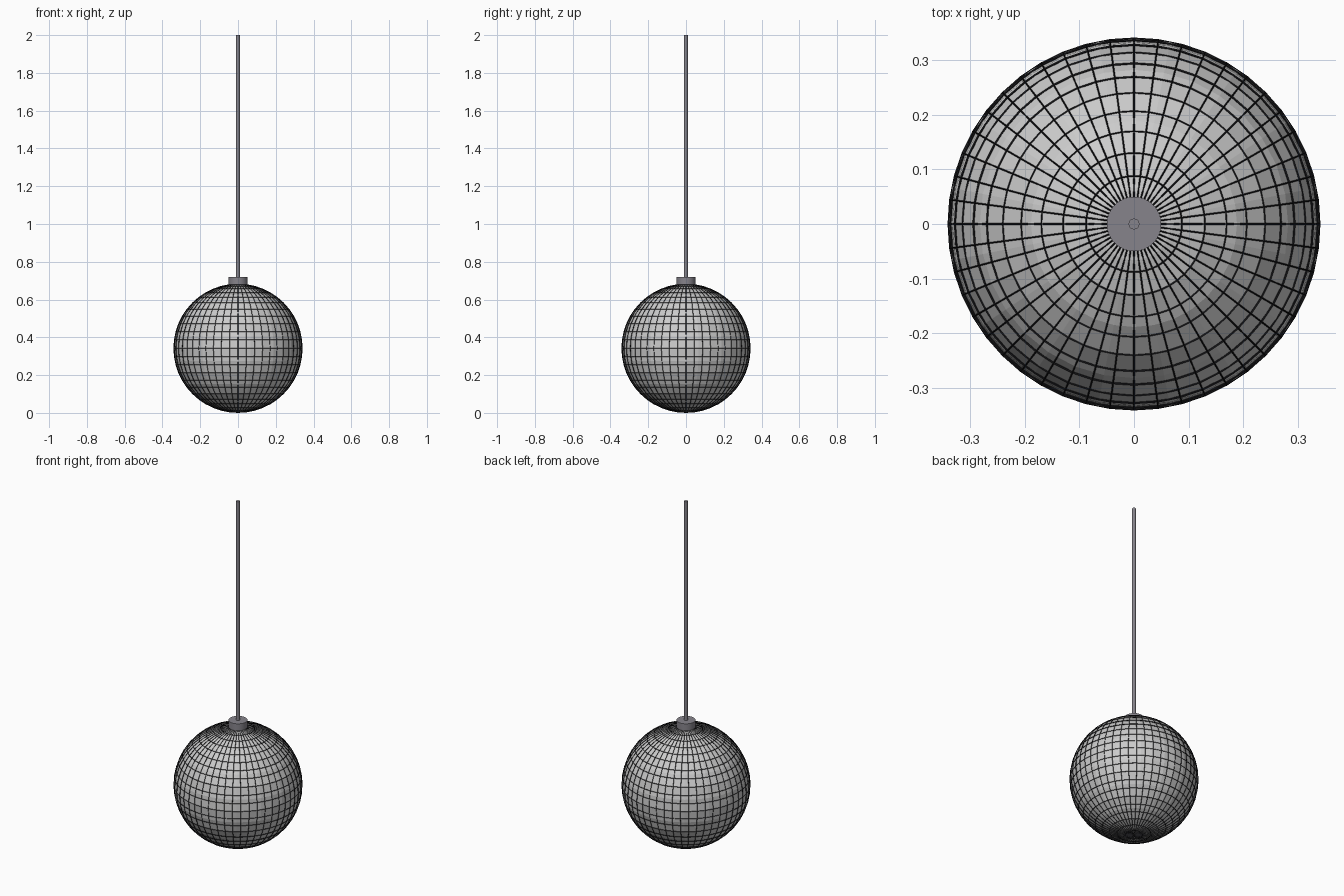
import bpy

if "Cube" in bpy.data.objects:
    bpy.data.objects.remove(bpy.data.objects["Cube"])

RADIUS = 0.34
CENTRE = 0.342


def paint(obj, name, color):
    mat = bpy.data.materials.get(name) or bpy.data.materials.new(name)
    mat.diffuse_color = color
    mat.use_nodes = True
    mat.node_tree.nodes["Principled BSDF"].inputs["Base Color"].default_value = mat.diffuse_color
    obj.data.materials.append(mat)


def sphere(name, segments, rings, radius):
    bpy.ops.mesh.primitive_uv_sphere_add(segments=segments, ring_count=rings,
                                         radius=radius, location=(0, 0, CENTRE))
    bpy.context.object.name = name
    return bpy.context.object


def cylinder(name, radius, z0, z1, sides):
    bpy.ops.mesh.primitive_cylinder_add(vertices=sides, radius=radius, depth=z1 - z0,
                                        location=(0, 0, (z0 + z1) / 2))
    obj = bpy.context.object
    obj.name = name
    bpy.ops.object.shade_smooth_by_angle()
    paint(obj, "dark_metal", (0.24, 0.23, 0.26, 1))
    return obj


# Faceted mirror ball
ball = sphere("mirror_ball", 32, 16, RADIUS)
paint(ball, "mirror", (0.75, 0.76, 0.78, 1))

# Dark grid lines between the mirror tiles
grid = sphere("tile_grid", 48, 24, RADIUS)
wire = grid.modifiers.new("lines", "WIREFRAME")
wire.thickness = 0.004
wire.use_even_offset = False
paint(grid, "grout", (0.01, 0.01, 0.012, 1))

# Hanging cap and rod
cylinder("hanging_cap", 0.05, 0.68, 0.72, 32)
cylinder("hanging_rod", 0.01, 0.70, 2.0, 16)
